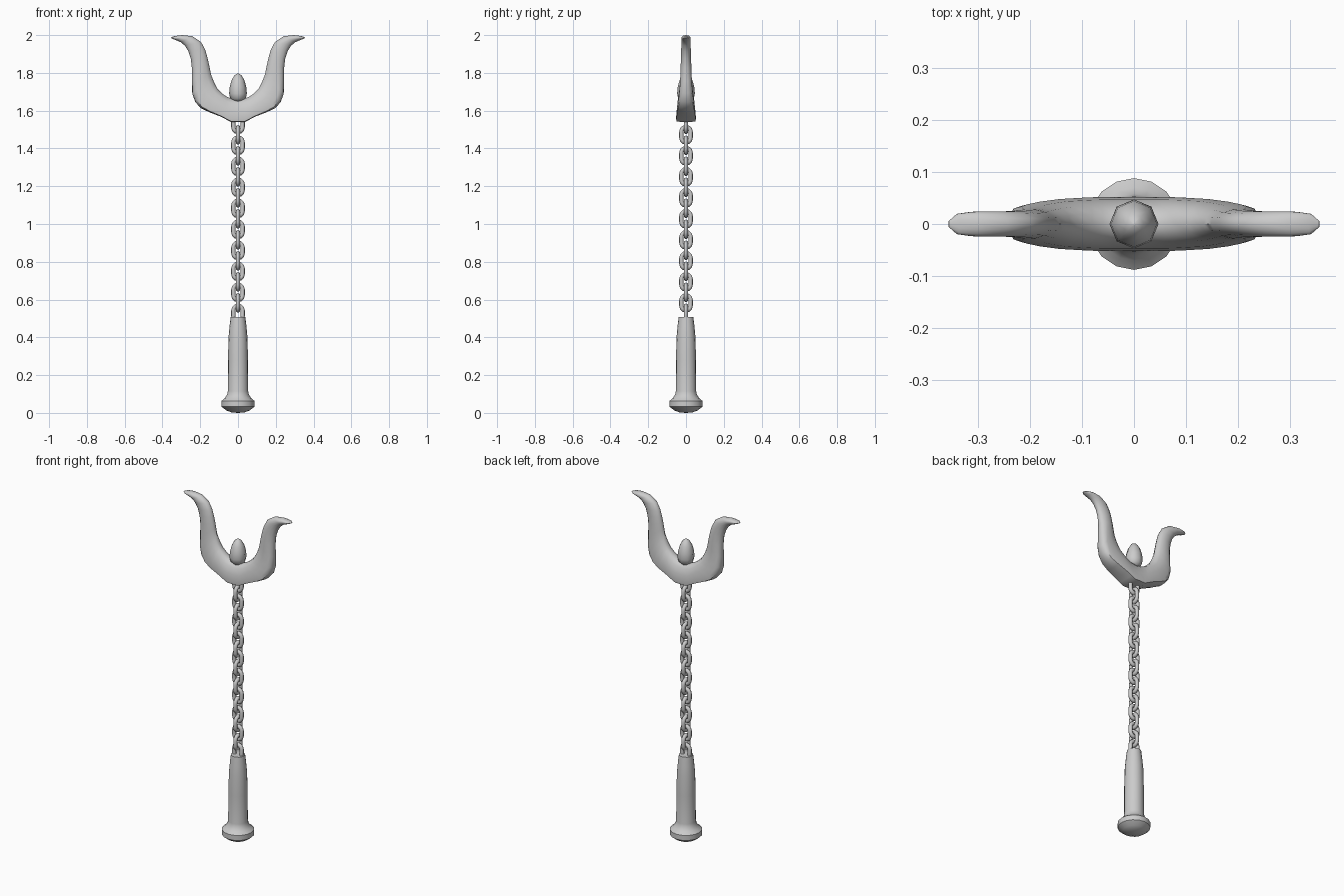
import bpy, bmesh
from math import pi, cos, sin, radians

if "Cube" in bpy.data.objects:
    bpy.data.objects.remove(bpy.data.objects["Cube"])


def make_object(name, verts, faces, angle=40):
    mesh = bpy.data.meshes.new(name)
    mesh.from_pydata(verts, [], faces)
    bm = bmesh.new()
    bm.from_mesh(mesh)
    bmesh.ops.remove_doubles(bm, verts=bm.verts, dist=1e-5)
    bmesh.ops.recalc_face_normals(bm, faces=bm.faces)
    bm.to_mesh(mesh)
    bm.free()
    mesh.shade_smooth()
    mesh.set_sharp_from_angle(angle=radians(angle))
    obj = bpy.data.objects.new(name, mesh)
    bpy.context.collection.objects.link(obj)
    return obj


def loft(rings, closed=False):
    """Skin equal-sized rings; cap the ends unless the loft loops round."""
    n, m = len(rings[0]), len(rings)
    verts = [p for ring in rings for p in ring]
    faces = []
    for i in range(m if closed else m - 1):
        a, b = i * n, (i + 1) % m * n
        faces += [(a + j, a + (j + 1) % n, b + (j + 1) % n, b + j) for j in range(n)]
    if not closed:
        faces += [tuple(range(n)), tuple(range((m - 1) * n, m * n))]
    return verts, faces


def lathe(name, profile, sides, angle=40):
    rings = [[(r * cos(2 * pi * k / sides), r * sin(2 * pi * k / sides), z)
              for k in range(sides)] for r, z in profile]
    return make_object(name, *loft(rings), angle)


# Handle with flared pommel
lathe("handle", [(0.004, 0), (0.035, 0.003), (0.062, 0.013), (0.088, 0.033), (0.088, 0.063),
                 (0.07, 0.078), (0.058, 0.096), (0.054, 0.115), (0.053, 0.28), (0.05, 0.4),
                 (0.045, 0.455), (0.039, 0.508), (0.004, 0.508)], 16, 35)

# Egg-shaped core
lathe("core_egg", [(0.003, 1.645), (0.025, 1.65), (0.041, 1.665), (0.047, 1.69), (0.044, 1.725),
                   (0.034, 1.762), (0.018, 1.788), (0.003, 1.797)], 8, 60)


# Chain of alternating links
def link_geometry(half_w=0.036, half_h=0.052, wire=0.0115):
    bend = half_w - wire
    straight = half_h - half_w
    rings = []
    for k in range(14):
        side = 1 if k < 7 else -1
        t = pi * (k % 7) / 6 + (0 if side > 0 else pi)
        rings.append([((bend + wire * cos(a)) * cos(t), wire * sin(a),
                       (bend + wire * cos(a)) * sin(t) + side * straight)
                      for a in [2 * pi * j / 8 for j in range(8)]])
    return loft(rings, True)


first_link = make_object("chain_link", *link_geometry(), 60)
for i in range(19):
    link = first_link
    if i:
        link = bpy.data.objects.new("chain_link", first_link.data)
        bpy.context.collection.objects.link(link)
    link.location.z = 0.527 + i * 0.0556
    link.rotation_euler.z = pi / 2 * (i % 2)

# Forked head: outer x,z / inner x,z / half depth / roundness of section
stations = [
    (0.0, 1.54, 0.0, 1.66, 0.052, 0),
    (0.036, 1.54, 0.04, 1.666, 0.052, 0),
    (0.06, 1.552, 0.06, 1.674, 0.052, 0),
    (0.09, 1.568, 0.08, 1.688, 0.051, 0),
    (0.15, 1.591, 0.108, 1.715, 0.048, 0.1),
    (0.195, 1.612, 0.122, 1.74, 0.043, 0.2),
    (0.226, 1.645, 0.134, 1.768, 0.038, 0.35),
    (0.242, 1.69, 0.142, 1.79, 0.034, 0.5),
    (0.244, 1.755, 0.148, 1.818, 0.031, 0.7),
    (0.244, 1.825, 0.156, 1.856, 0.029, 0.9),
    (0.25, 1.875, 0.164, 1.89, 0.027, 1),
    (0.263, 1.915, 0.174, 1.924, 0.026, 1),
    (0.281, 1.944, 0.196, 1.964, 0.025, 1),
    (0.302, 1.962, 0.242, 1.994, 0.025, 1),
    (0.325, 1.972, 0.295, 2.0, 0.024, 1),
    (0.343, 1.979, 0.335, 1.995, 0.020, 1),
    (0.356, 1.985, 0.355, 1.988, 0.006, 1),
]
flat_half = [(0, 0.0), (0, 0.5), (0.03, 0.96), (0.14, 1.0), (0.5, 0.9), (0.8, 0.68), (0.95, 0.36), (1, 0.0)]


def section(station, sign):
    ox, oz, ix, iz, depth, roundness = station
    half = []
    for k, (u, v) in enumerate(flat_half):
        a = pi * k / 7
        u += ((1 - cos(a)) / 2 - u) * roundness
        v += (sin(a) - v) * roundness
        half.append((u, v))
    full = half + [(u, -v) for u, v in half[-2:0:-1]]
    return [(sign * (ox + (ix - ox) * u), v * depth, oz + (iz - oz) * u) for u, v in full]


rings = [section(s, -1) for s in stations[:0:-1]] + [section(s, 1) for s in stations]
make_object("fork_head", *loft(rings), 45)
